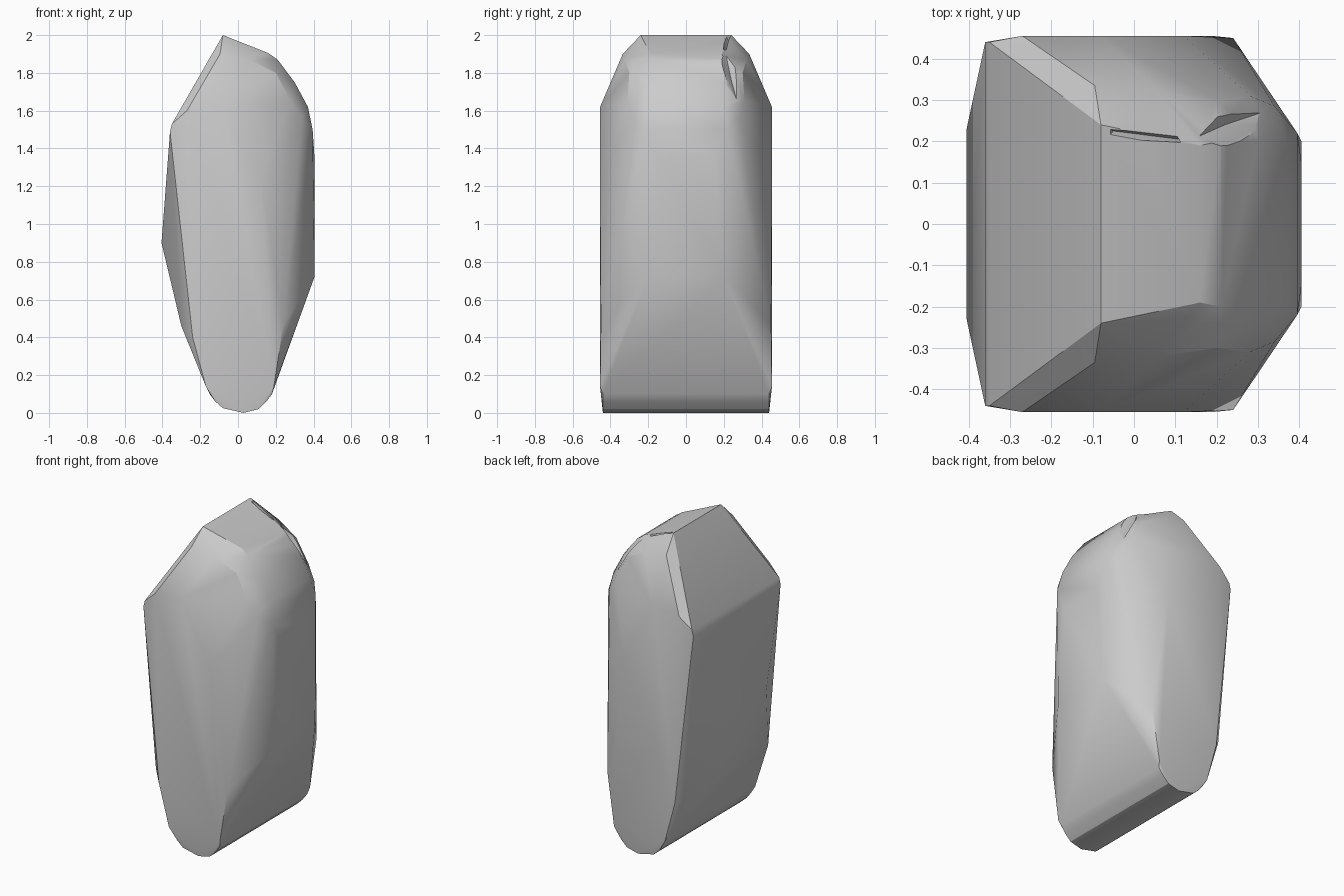
import bpy, bmesh, math
from mathutils import Vector

cube = bpy.data.objects.get("Cube")
if cube:
    bpy.data.objects.remove(cube, do_unlink=True)

stone = bpy.data.materials.new("stone grey")
stone.use_nodes = True
grey = (0.6, 0.6, 0.6, 1)
stone.diffuse_color = grey
stone.node_tree.nodes["Principled BSDF"].inputs["Base Color"].default_value = grey


def hull(name, points):
    """Convex faceted solid around the given corners."""
    bm = bmesh.new()
    for p in points:
        bm.verts.new(p)
    out = bmesh.ops.convex_hull(bm, input=bm.verts)
    junk = {g for g in out["geom_interior"] + out["geom_unused"]
            if isinstance(g, bmesh.types.BMVert)}
    bmesh.ops.delete(bm, geom=list(junk), context="VERTS")
    bmesh.ops.recalc_face_normals(bm, faces=bm.faces)
    mesh = bpy.data.meshes.new(name)
    bm.to_mesh(mesh)
    bm.free()
    mesh.materials.append(stone)
    ob = bpy.data.objects.new(name, mesh)
    bpy.context.collection.objects.link(ob)
    return ob


# Corners as (x, half depth, z), mirrored front to back
foot = [(-.15, .44, .1), (-.12, .44, .06), (-.08, .44, .025), (.03, .44, 0),
        (.11, .44, .02), (.15, .44, .06), (.18, .44, .1)]
end_face = [(-.17, .455, .14), (-.24, .455, .4), (-.36, .44, 1.49),
            (-.35, .44, 1.53), (-.27, .455, 1.6), (-.08, .455, 1.62),
            (.12, .455, 1.24), (.24, .45, .47), (.19, .455, .14)]
shoulder = [(-.08, .24, 2), (-.095, .335, 1.9), (.06, .32, 1.87),
            (.2, .3, 1.8), (.28, .31, 1.65), (.34, .285, 1.56)]
flank = [(.16, .19, 1.905), (.21, .2, 1.87), (.3, .2, 1.75), (.37, .2, 1.62),
         (.395, .22, 1.5), (.405, .15, 1.35), (.405, .2, .72),
         (-.405, .23, .9), (-.3, .4, .46)]
points = [(x, s * y, z) for x, y, z in foot + end_face + shoulder + flank for s in (-1, 1)]
boulder = hull("boulder", points)

# Chipped hollow and narrow crack near the back of the crown
chip = hull("chip_cutter", [(.13, .2, 1.95), (.17, .29, 1.95), (.24, .3, 1.95),
                            (.36, .22, 1.7), (.23, .15, 1.92), (.22, .24, 1.76),
                            (.31, .27, 1.65), (.4, .26, 1.8)])
crack = hull("crack_cutter", [(-.07, .2, 2.03), (-.07, .235, 2.03), (.12, .18, 2),
                              (.09, .23, 2), (-.05, .225, 1.97), (.11, .205, 1.89)])
for cutter in (chip, crack):
    cutter.hide_render = True
    cutter.hide_viewport = False
    mod = boulder.modifiers.new(cutter.name, "BOOLEAN")
    mod.operation = "DIFFERENCE"
    mod.solver = "EXACT"
    mod.object = cutter

# Bake the cuts, then drop the cutters
bpy.context.view_layer.objects.active = boulder
boulder.select_set(True)
for mod in list(boulder.modifiers):
    bpy.ops.object.modifier_apply(modifier=mod.name)
for cutter in (chip, crack):
    bpy.data.objects.remove(cutter, do_unlink=True)
bpy.ops.object.shade_smooth_by_angle(angle=math.radians(30))
